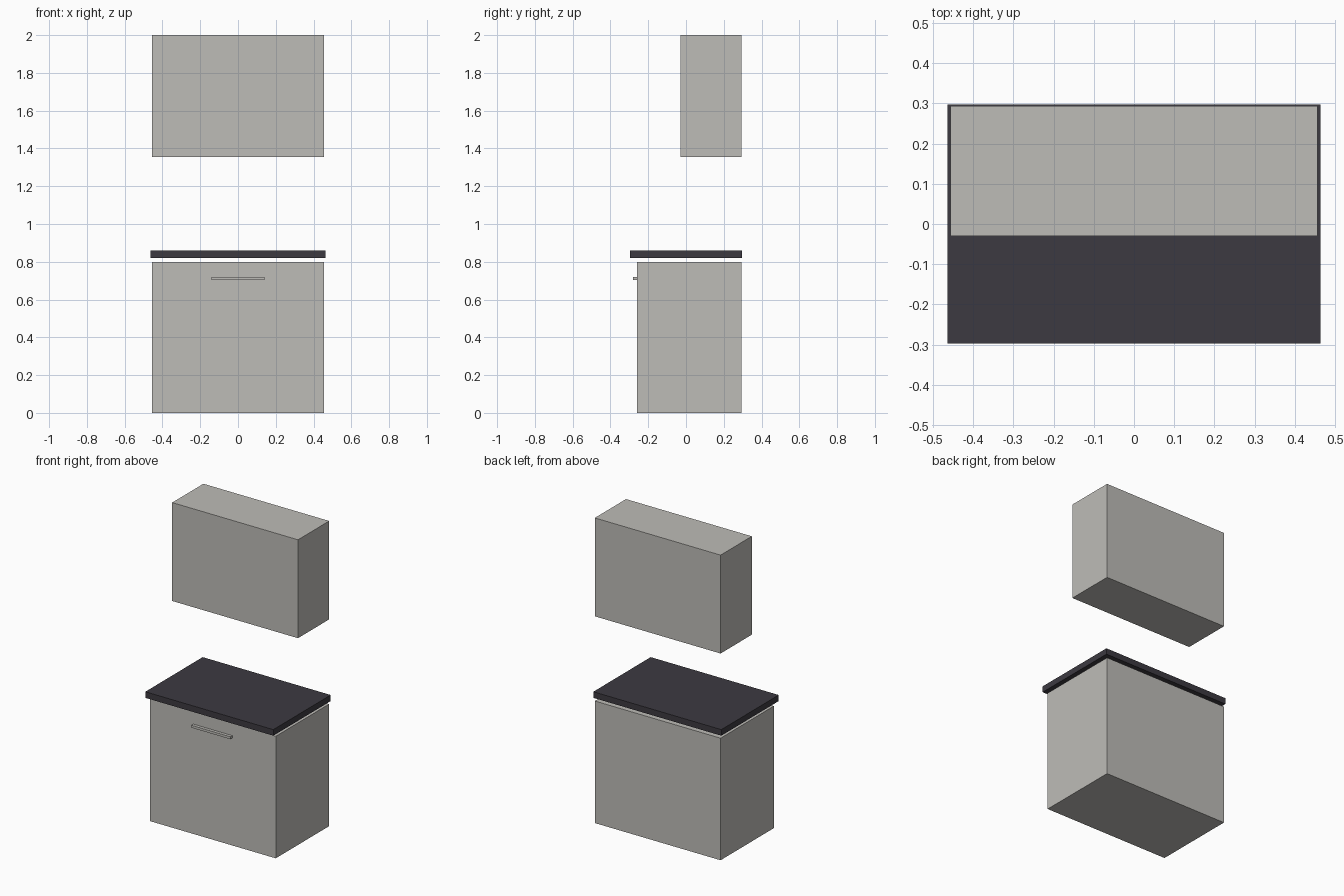
import bpy

if "Cube" in bpy.data.objects:
    bpy.data.objects.remove(bpy.data.objects["Cube"])


def material(name, rgb):
    mat = bpy.data.materials.new(name)
    mat.diffuse_color = (*rgb, 1.0)
    mat.use_nodes = True
    mat.node_tree.nodes["Principled BSDF"].inputs["Base Color"].default_value = mat.diffuse_color
    return mat


def box(name, x, y, z, mat):
    """Box from (min, max) ranges on each axis."""
    bpy.ops.mesh.primitive_cube_add(size=1)
    obj = bpy.context.object
    obj.name = name
    for v in obj.data.vertices:
        v.co = [r[0] if c < 0 else r[1] for c, r in zip(v.co, (x, y, z))]
    obj.data.materials.append(mat)
    return obj


grey = material("warm_grey", (0.515, 0.505, 0.477))
dark = material("dark_slate", (0.046, 0.042, 0.053))

# Floor cabinet with its bar handle
box("base_cabinet", (-0.456, 0.456), (-0.26, 0.293), (0.0, 0.80), grey)
box("drawer_handle", (-0.141, 0.141), (-0.28, -0.26), (0.704, 0.72), grey)

# Worktop floating slightly above the cabinet
box("worktop", (-0.464, 0.464), (-0.297, 0.297), (0.82, 0.86), dark)

# Wall cabinet
box("wall_cabinet", (-0.456, 0.456), (-0.03, 0.293), (1.355, 2.0), grey)
